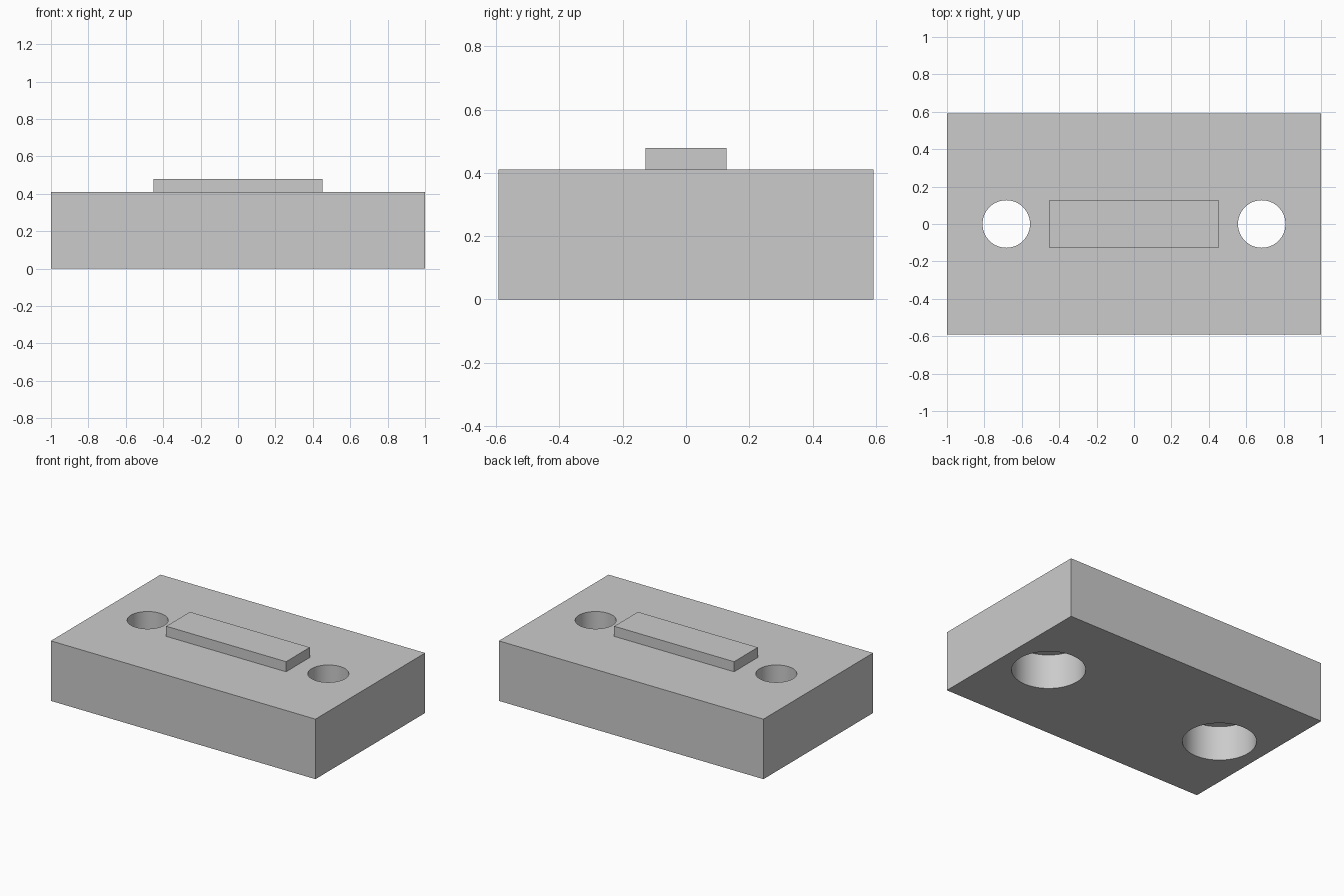
import bpy
import math

cube = bpy.data.objects.get("Cube")
if cube:
    bpy.data.objects.remove(cube, do_unlink=True)

# Single light grey finish
grey = bpy.data.materials.new("light_grey")
grey.use_nodes = True
colour = (0.6, 0.6, 0.6, 1)
grey.diffuse_color = colour
grey.node_tree.nodes["Principled BSDF"].inputs["Base Color"].default_value = colour

BLOCK_TOP = 0.41
LEDGE_Z = 0.236
HOLE_X = 0.683


def box(name, width, depth, bottom, top):
    bpy.ops.mesh.primitive_cube_add(size=1, location=(0, 0, (bottom + top) / 2))
    obj = bpy.context.object
    obj.name = name
    obj.scale = (width, depth, top - bottom)
    bpy.ops.object.transform_apply(location=True, rotation=False, scale=True)
    obj.data.materials.append(grey)
    return obj


def drill(target, x, radius, bottom, top):
    bpy.ops.mesh.primitive_cylinder_add(
        vertices=64, radius=radius, depth=top - bottom,
        location=(x, 0, (bottom + top) / 2))
    cutter = bpy.context.object
    cutter.name = "hole_cutter"
    cutter.hide_render = True
    cutter.data.materials.append(grey)
    mod = target.modifiers.new("hole", 'BOOLEAN')
    mod.operation = 'DIFFERENCE'
    mod.solver = 'EXACT'
    mod.object = cutter
    bpy.ops.object.select_all(action='DESELECT')
    target.select_set(True)
    bpy.context.view_layer.objects.active = target
    bpy.ops.object.modifier_apply(modifier=mod.name)
    bpy.data.objects.remove(cutter, do_unlink=True)


# Base block with two through holes, each counterbored from below
block = box("base_block", 2, 1.184, 0, BLOCK_TOP)
for side in (-1, 1):
    drill(block, side * HOLE_X, 0.127, -0.1, BLOCK_TOP + 0.1)
    drill(block, side * HOLE_X, 0.227, -0.1, LEDGE_Z)
bpy.ops.object.shade_smooth_by_angle(angle=math.radians(30))

# Raised key on the top face
box("raised_key", 0.906, 0.256, BLOCK_TOP, 0.479)
